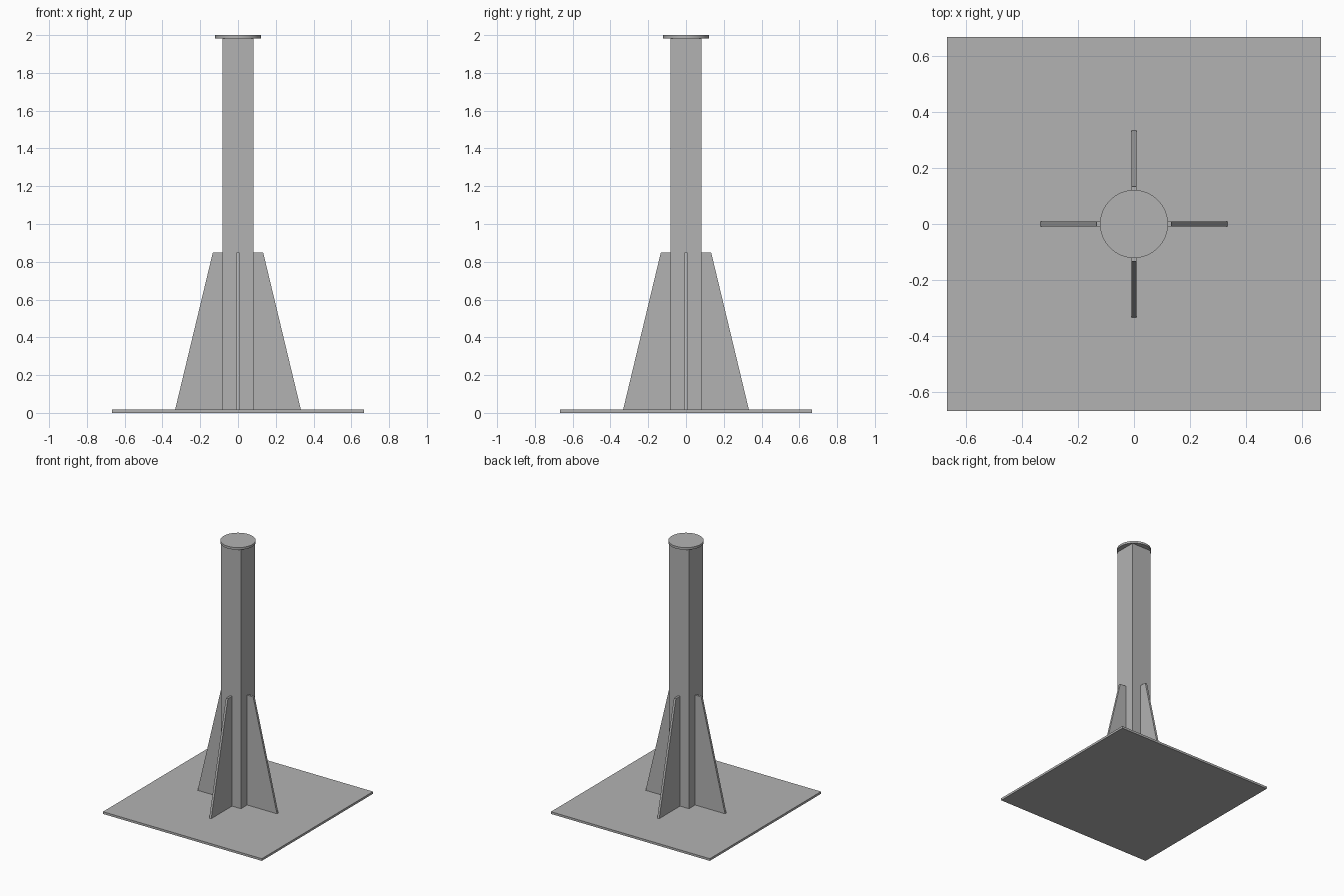
import bpy
import bmesh
from math import radians
from mathutils import Matrix

cube = bpy.data.objects.get("Cube")
if cube:
    bpy.data.objects.remove(cube, do_unlink=True)

# Single grey steel colour
GREY = (0.45, 0.45, 0.45, 1.0)
steel = bpy.data.materials.new("grey_steel")
steel.use_nodes = True
steel.diffuse_color = GREY
steel.node_tree.nodes["Principled BSDF"].inputs["Base Color"].default_value = GREY

PLATE = 0.0167    # sheet thickness shared by base, fins and cap
HEIGHT = 2.0
FIN_TOP = 0.85
COLUMN_HALF = 0.083


def finish(name, bm):
    bmesh.ops.recalc_face_normals(bm, faces=bm.faces)
    mesh = bpy.data.meshes.new(name)
    bm.to_mesh(mesh)
    bm.free()
    mesh.materials.append(steel)
    obj = bpy.data.objects.new(name, mesh)
    bpy.context.collection.objects.link(obj)
    return obj


def box(name, width, bottom, top):
    bm = bmesh.new()
    place = Matrix.Translation((0, 0, (bottom + top) / 2))
    bmesh.ops.create_cube(bm, size=1, matrix=place @ Matrix.Diagonal((width, width, top - bottom, 1)))
    return finish(name, bm)


def fin(name, angle):
    # Tapered side profile, extruded to sheet thickness and turned into place
    profile = [(COLUMN_HALF, PLATE), (0.333, PLATE), (0.133, FIN_TOP), (COLUMN_HALF, FIN_TOP)]
    bm = bmesh.new()
    face = bm.faces.new([bm.verts.new((x, -PLATE / 2, z)) for x, z in profile])
    extruded = bmesh.ops.extrude_face_region(bm, geom=[face])["geom"]
    verts = [v for v in extruded if isinstance(v, bmesh.types.BMVert)]
    bmesh.ops.translate(bm, verts=verts, vec=(0, PLATE, 0))
    bmesh.ops.rotate(bm, verts=bm.verts, matrix=Matrix.Rotation(radians(angle), 3, "Z"))
    return finish(name, bm)


# Base plate and square column
box("base_plate", 1.333, 0, PLATE)
box("column", COLUMN_HALF * 2, PLATE, HEIGHT - PLATE)

# Four stiffening fins
for side, angle in (("left", 0), ("back", 90), ("right", 180), ("front", 270)):
    fin(side + "_fin", angle)

# Round cap plate
bm = bmesh.new()
bmesh.ops.create_cone(bm, cap_ends=True, segments=64, radius1=0.121, radius2=0.121, depth=PLATE,
                      matrix=Matrix.Translation((0, 0, HEIGHT - PLATE / 2)))
cap = finish("cap_plate", bm)
bpy.ops.object.select_all(action="DESELECT")
cap.select_set(True)
bpy.context.view_layer.objects.active = cap
bpy.ops.object.shade_smooth_by_angle(angle=radians(30))
